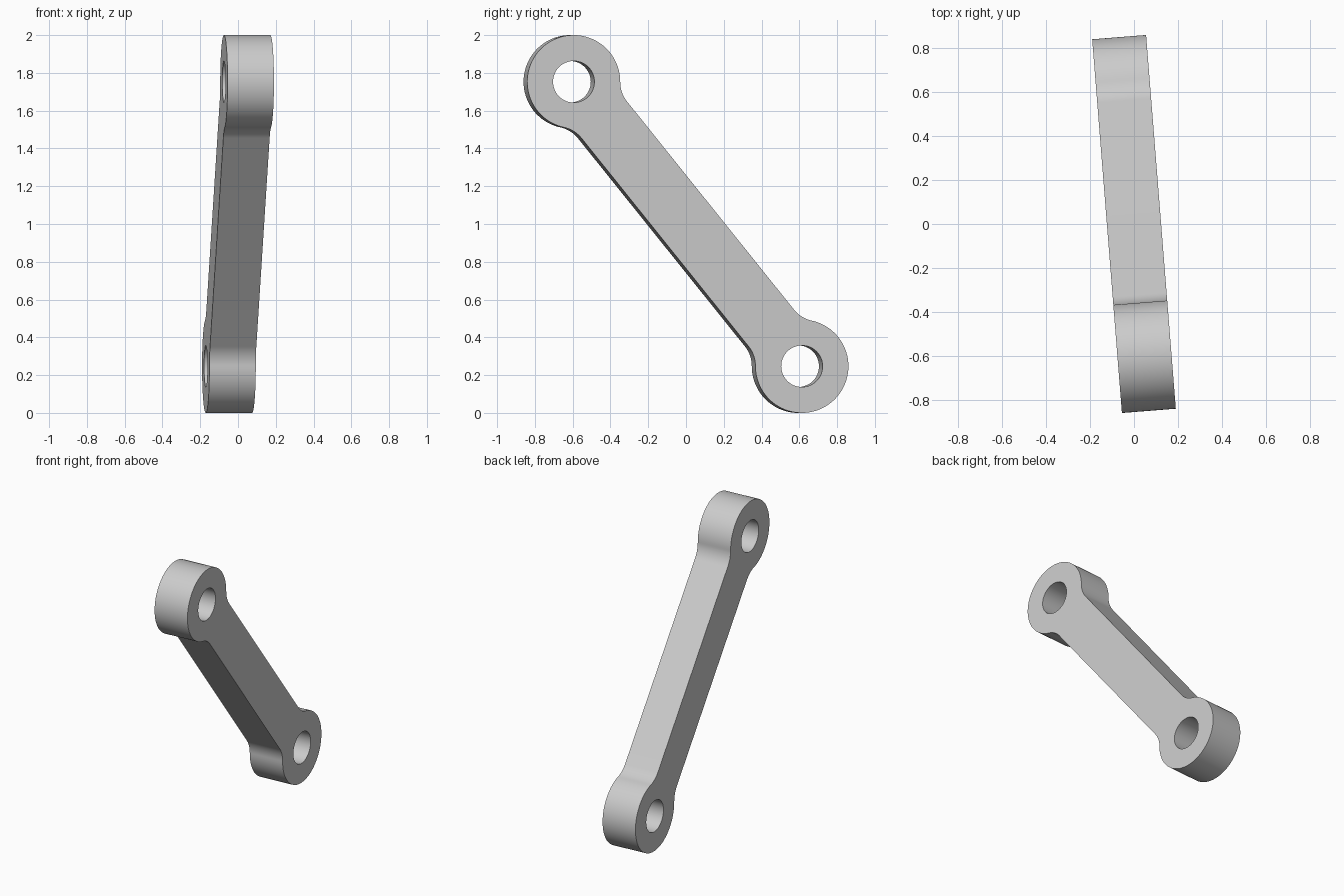
import bpy, bmesh
from math import sin, cos, pi, asin, hypot, atan2, radians
from mathutils import Matrix, Vector

if "Cube" in bpy.data.objects:
    bpy.data.objects.remove(bpy.data.objects["Cube"], do_unlink=True)

# Link dimensions
EYE_Y, EYE_Z = 0.606, 0.753      # eye centre offset from the middle
EYE_R, HOLE_R = 0.247, 0.11
BAR_HALF, FILLET = 0.155, 0.164
THICK = 0.246
TWIST = radians(4.55)
half = hypot(EYE_Y, EYE_Z)


def arc(cx, cy, r, a0, a1, n):
    return [(cx + r * cos(a0 + (a1 - a0) * i / n),
             cy + r * sin(a0 + (a1 - a0) * i / n)) for i in range(n + 1)]


# One quarter of the outline: half of the eye, then the fillet into the bar
spread = asin((BAR_HALF + FILLET) / (EYE_R + FILLET))
reach = (EYE_R + FILLET) * cos(spread)
quarter = arc(half, 0, EYE_R, 0, pi - spread, 36)
quarter += arc(half - reach, BAR_HALF + FILLET, FILLET, -spread, -pi / 2, 12)[1:]

# Mirror the quarter twice into a closed outline
upper = quarter + [(-x, y) for x, y in reversed(quarter)]
outline = upper + [(x, -y) for x, y in reversed(upper[1:-1])]
holes = [arc(s * half, 0, HOLE_R, 0, 2 * pi, 48)[:-1] for s in (-1, 1)]

# Flat curve with holes, extruded to the thickness of the link
curve = bpy.data.curves.new("connecting_link", "CURVE")
curve.dimensions = "2D"
curve.fill_mode = "BOTH"
curve.extrude = THICK / 2
for points in [outline] + holes:
    spline = curve.splines.new("POLY")
    spline.points.add(len(points) - 1)
    for p, (x, y) in zip(spline.points, points):
        p.co = (x, y, 0, 1)
    spline.use_cyclic_u = True

link = bpy.data.objects.new("connecting_link", curve)
bpy.context.collection.objects.link(link)
for o in bpy.context.selected_objects:
    o.select_set(False)
link.select_set(True)
bpy.context.view_layer.objects.active = link
bpy.ops.object.convert(target="MESH")
link = bpy.context.object
link.name = "connecting_link"

# Stand the link on its slope, turn it slightly, and weld the seams
along = Vector((0, EYE_Y, -EYE_Z)).normalized()
across = Vector((0, -along.z, along.y))
stand = Matrix((along.cross(across), along, across))
frame = Matrix((along, across, along.cross(across))).transposed().to_4x4()
place = (Matrix.Translation((0, 0, EYE_Z + EYE_R))
         @ Matrix.Rotation(TWIST, 4, "Z") @ frame)
bm = bmesh.new()
bm.from_mesh(link.data)
bmesh.ops.transform(bm, matrix=place, verts=bm.verts)
bmesh.ops.remove_doubles(bm, verts=bm.verts, dist=0.0001)
bmesh.ops.recalc_face_normals(bm, faces=bm.faces)
bm.to_mesh(link.data)
bm.free()
bpy.ops.object.shade_smooth_by_angle(angle=radians(30))

# Plain grey finish
grey = bpy.data.materials.new("light_grey")
grey.use_nodes = True
colour = (0.6, 0.6, 0.6, 1)
grey.diffuse_color = colour
grey.node_tree.nodes["Principled BSDF"].inputs["Base Color"].default_value = colour
link.data.materials.clear()
link.data.materials.append(grey)
